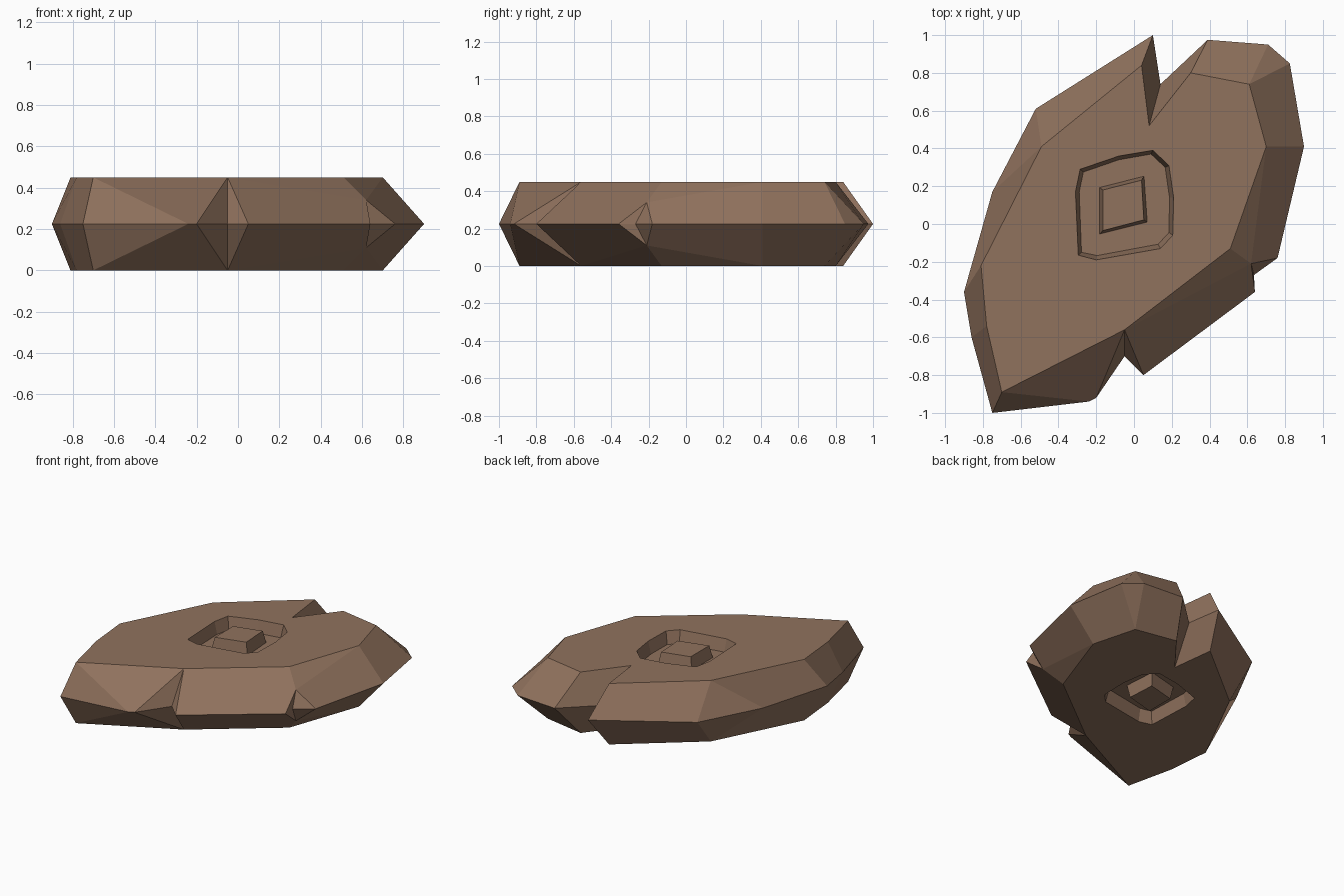
import bpy, bmesh

if "Cube" in bpy.data.objects:
    bpy.data.objects.remove(bpy.data.objects["Cube"])

MID, TOP, FLOOR = 0.225, 0.45, 0.36

# outline of the flat face (counter-clockwise)
CAP = [(.04, .84), (-.49, .41), (-.81, -.22), (-.78, -.54), (-.70, -.89), (-.05, -.56),
       (.51, -.13), (.70, .41), (.61, .74), (.30, .80), (.08, .52)]
# outline of the widest rim: x, y, index of the cap point it slopes up to (11 = chip point)
RIM = [(.10, 1.0, 0), (-.52, .61, 1), (-.75, .17, 1), (-.90, -.36, 2), (-.86, -.60, 3),
       (-.75, -1.0, 4), (-.24, -.94, 4), (-.20, -.92, 5), (-.05, -.70, 5), (.05, -.80, 5),
       (.64, -.36, 11), (.635, -.27, 11), (.76, -.18, 11), (.90, .41, 7), (.825, .85, 8),
       (.71, .95, 8), (.39, .975, 9), (.14, .74, 10)]
CHIP = (.62, -.21, .34)
# carved recess: upper edge and floor edge
RECESS = [(-.31, .17), (-.285, .29), (-.08, .36), (.10, .39), (.185, .31),
          (.21, .14), (.205, -.06), (.14, -.13), (-.20, -.19), (-.295, -.165)]
RECESS_FLOOR = [(-.29, .17), (-.268, .275), (-.08, .34), (.09, .37), (.165, .30),
                (.188, .14), (.185, -.045), (.128, -.107), (-.195, -.167), (-.278, -.15)]
# raised block in the recess: foot and top
FOOT = [(-.182, .193), (.053, .253), (.07, .01), (-.182, -.053)]
BLOCK = [(-.165, .18), (.04, .232), (.052, .022), (-.165, -.035)]

bm = bmesh.new()


def ring(points, z):
    return [bm.verts.new((x, y, z)) for x, y in points]


def bridge(a, b):
    for i in range(len(a)):
        j = (i + 1) % len(a)
        face = []
        for v in (a[i], a[j], b[j], b[i]):
            if v not in face:
                face.append(v)
        bm.faces.new(face)


def fill_between(a, b):
    edges = []
    for loop in (a, b):
        for i in range(len(loop)):
            pair = (loop[i - 1], loop[i])
            edges.append(bm.edges.get(pair) or bm.edges.new(pair))
    bmesh.ops.triangle_fill(bm, edges=edges, use_beauty=True)


def half(up):
    z = lambda h: h if up else TOP - h
    # bevelled side
    cap = ring(CAP, z(TOP))
    chip = bm.verts.new((CHIP[0], CHIP[1], z(CHIP[2])))
    targets = cap + [chip]
    bridge(ring([p[:2] for p in RIM], MID), [targets[p[2]] for p in RIM])
    # slope above the chipped corner
    bm.faces.new((cap[5], chip, cap[6]))
    bm.faces.new((cap[6], chip, cap[7]))
    # flat face with recess and block
    edge = ring(RECESS, z(TOP))
    floor = ring(RECESS_FLOOR, z(FLOOR))
    foot = ring(FOOT, z(FLOOR))
    block = ring(BLOCK, z(TOP))
    bridge(edge, floor)
    bridge(foot, block)
    bm.faces.new(block)
    fill_between(cap, edge)
    fill_between(floor, foot)


half(True)
half(False)
bmesh.ops.remove_doubles(bm, verts=bm.verts[:], dist=0.0005)
bmesh.ops.recalc_face_normals(bm, faces=bm.faces[:])

mesh = bpy.data.meshes.new("carved_stone")
bm.to_mesh(mesh)
bm.free()
stone = bpy.data.objects.new("carved_stone", mesh)
bpy.context.collection.objects.link(stone)

brown = bpy.data.materials.new("brown_stone")
brown.diffuse_color = (0.28, 0.168, 0.11, 1)
brown.use_nodes = True
brown.node_tree.nodes["Principled BSDF"].inputs["Base Color"].default_value = brown.diffuse_color
mesh.materials.append(brown)
